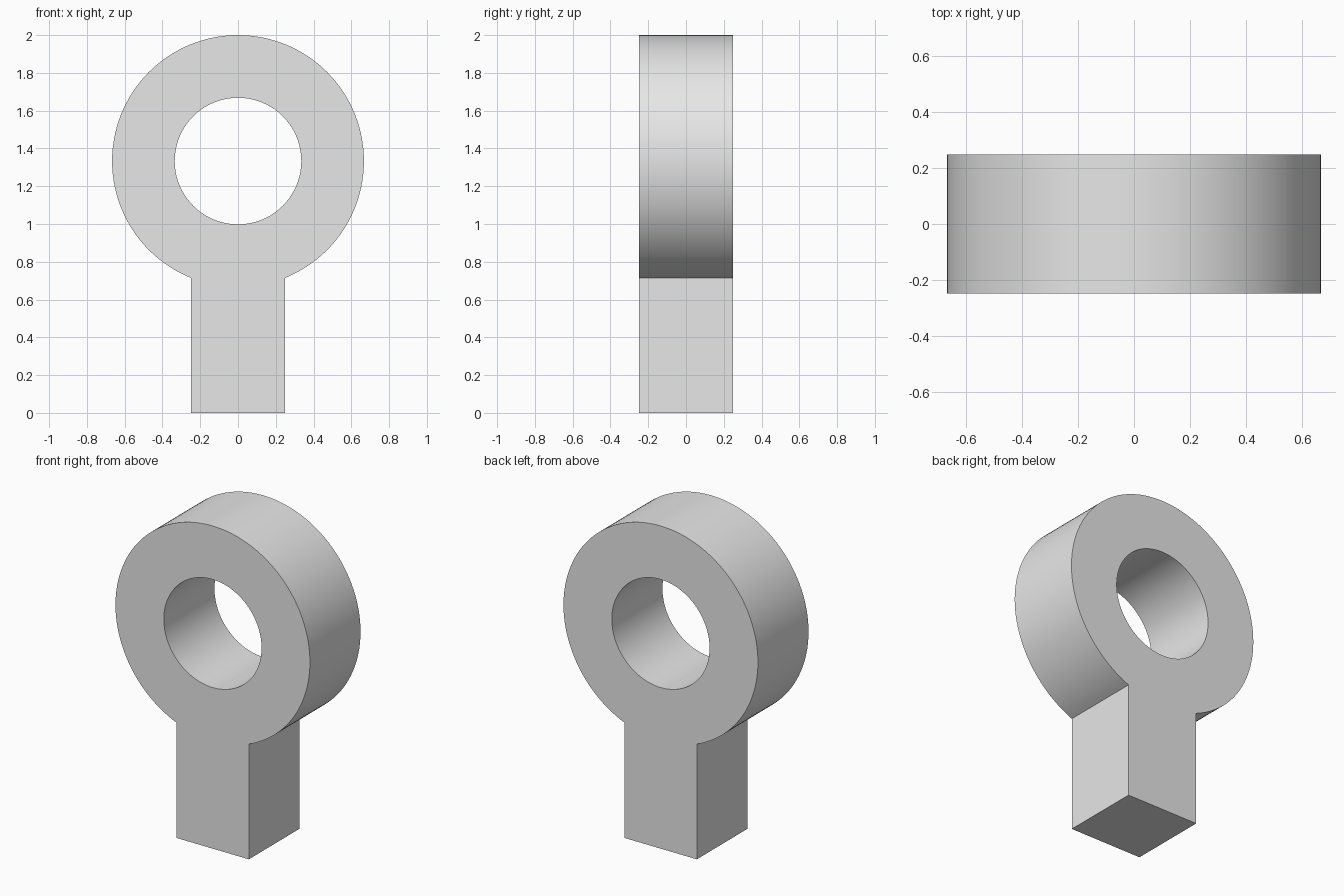
import bpy, bmesh, math

if "Cube" in bpy.data.objects:
    bpy.data.objects.remove(bpy.data.objects["Cube"])

OUTER, INNER = 0.6667, 0.335
CENTER_Z = 2 - OUTER
HALF = 0.248          # half width of the square stem, also half the depth
ARC_STEPS, GAP_STEPS = 112, 14

grey = bpy.data.materials.new("light_grey")
grey.use_nodes = True
grey.diffuse_color = (0.8, 0.8, 0.8, 1)
grey.node_tree.nodes["Principled BSDF"].inputs["Base Color"].default_value = (0.8, 0.8, 0.8, 1)

bm = bmesh.new()


def polar(radius, angle):
    return bm.verts.new((radius * math.cos(angle), -HALF,
                         CENTER_Z + radius * math.sin(angle)))


# Ring face, open at the bottom where the stem joins
gap = math.asin(HALF / OUTER)
start = -math.pi / 2 + gap
sweep = 2 * math.pi - 2 * gap
angles = [start + sweep * i / ARC_STEPS for i in range(ARC_STEPS + 1)]
outer = [polar(OUTER, a) for a in angles]
inner = [polar(INNER, a) for a in angles]
for i in range(ARC_STEPS):
    bm.faces.new((outer[i], outer[i + 1], inner[i + 1], inner[i]))

# Stem face, closing the bottom of the ring
bottom = [polar(INNER, start - 2 * gap * i / GAP_STEPS) for i in range(1, GAP_STEPS)]
foot_right = bm.verts.new((-HALF, -HALF, 0))
foot_left = bm.verts.new((HALF, -HALF, 0))
bm.faces.new([inner[0]] + bottom + [inner[-1], outer[-1], foot_right, foot_left, outer[0]])

# Give the outline its depth
front = bm.faces[:]
copy = bmesh.ops.extrude_face_region(bm, geom=front, use_keep_orig=True)
bmesh.ops.translate(bm, vec=(0, 2 * HALF, 0),
                    verts=[g for g in copy["geom"] if isinstance(g, bmesh.types.BMVert)])
bmesh.ops.recalc_face_normals(bm, faces=bm.faces[:])

mesh = bpy.data.meshes.new("ring_with_stem")
bm.to_mesh(mesh)
bm.free()
mesh.materials.append(grey)
body = bpy.data.objects.new("ring_with_stem", mesh)
bpy.context.collection.objects.link(body)

# Smooth round walls, sharp corners
bpy.ops.object.select_all(action="DESELECT")
body.select_set(True)
bpy.context.view_layer.objects.active = body
bpy.ops.object.shade_smooth_by_angle(angle=math.radians(30))
